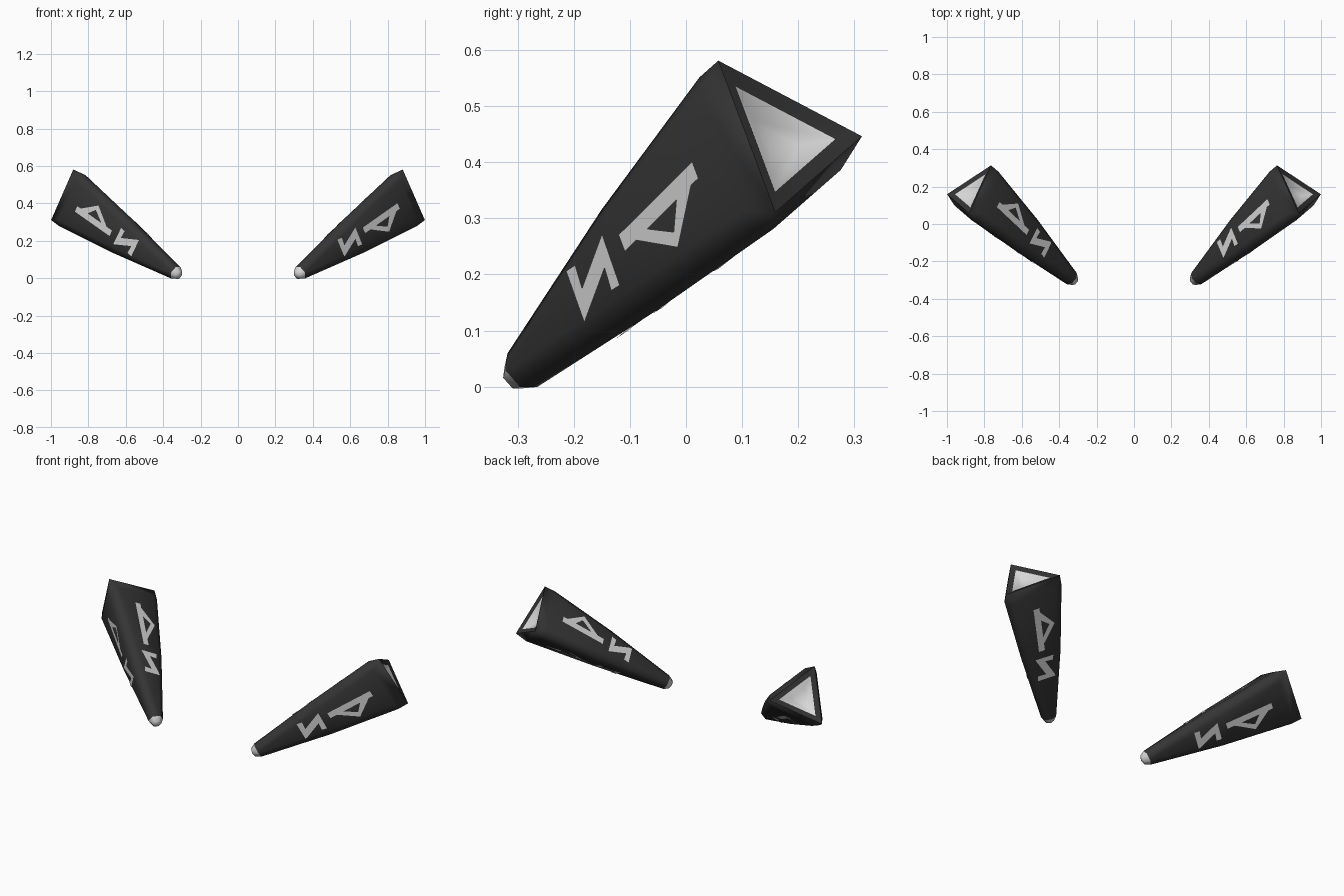
import bpy, bmesh, math
from mathutils import Vector

if "Cube" in bpy.data.objects:
    bpy.data.objects.remove(bpy.data.objects["Cube"])

def material(name, r, g, b):
    m = bpy.data.materials.new(name)
    m.diffuse_color = (r, g, b, 1)
    m.use_nodes = True
    m.node_tree.nodes["Principled BSDF"].inputs["Base Color"].default_value = m.diffuse_color
    return m

DARK = material("dark grey", 0.035, 0.035, 0.035)
PALE = material("pale grey", 0.72, 0.72, 0.72)

# Local frame of the right-hand horn: axis from tip to wide end
TIP = Vector((0.335, -0.29, 0.031))
AXIS = Vector((0.658, 0.562, 0.50)).normalized()
E1 = Vector((0, -0.656, 0.75))
E1 = (E1 - AXIS * E1.dot(AXIS)).normalized()
E2 = AXIS.cross(E1)

def radial(deg):
    a = math.radians(deg)
    return E1 * math.cos(a) + E2 * math.sin(a)

def place(p, side):
    return Vector((p.x * side, p.y, p.z))

def section(s, inr, fillet):
    """Rounded triangle at distance s: inner radius and corner fillet."""
    pts = []
    for k in (0, 120, 240):
        c = TIP + AXIS * s + radial(k) * 2 * (inr - fillet)
        pts += [c + radial(k + d) * fillet for d in (-60, 0, 60)]
    return pts

def finish(bm, name, mat, angle):
    me = bpy.data.meshes.new(name)
    bm.to_mesh(me)
    bm.free()
    me.materials.append(mat)
    ob = bpy.data.objects.new(name, me)
    bpy.context.collection.objects.link(ob)
    if angle:
        bpy.ops.object.select_all(action='DESELECT')
        ob.select_set(True)
        bpy.context.view_layer.objects.active = ob
        bpy.ops.object.shade_smooth_by_angle(angle=math.radians(angle))
    return ob

def loft(name, rings, side, mat, angle=65, close_end=False):
    bm = bmesh.new()
    vs = [[bm.verts.new(place(p, side)) for p in section(*r)] for r in rings]
    for a, b in zip(vs, vs[1:]):
        for j in range(9):
            k = (j + 1) % 9
            f = bm.faces.new((a[j], a[k], b[k], b[j]))
            if side < 0:
                f.normal_flip()
    if close_end:
        f = bm.faces.new(vs[-1])
        if side < 0:
            f.normal_flip()
    bmesh.ops.remove_doubles(bm, verts=bm.verts[:], dist=0.001)
    return finish(bm, name, mat, angle)

def flat_radius(s):
    """Distance of the flat side from the axis."""
    if s < 0.39:
        return 0.04 + 0.04 * s / 0.39
    return 0.08 + 0.03 * (s - 0.39) / 0.38

# Abstract inlays as (along, across) quads: a zigzag and a hollow wedge
ZIGZAG = [[(.26, .052), (.29, .047), (.285, .002), (.257, -.052)],
          [(.285, .002), (.392, .052), (.365, -.002), (.257, -.052)],
          [(.392, .052), (.388, -.051), (.36, -.046), (.365, -.002)]]
WEDGE = [[(.434, .026), (.695, .026), (.695, -.008), (.434, -.008)],
         [(.474, -.008), (.514, -.008), (.579, -.052), (.575, -.081)],
         [(.617, -.008), (.669, -.008), (.575, -.081), (.579, -.052)]]

def inlay(name, quads, side):
    bm = bmesh.new()
    for ang in (60, 180, 300):
        out, across = radial(ang), AXIS.cross(radial(ang))
        for q in quads:
            f = bm.faces.new([bm.verts.new(place(
                TIP + AXIS * s + out * (flat_radius(s) + 0.003) - across * t * side, side))
                for s, t in q])
            f.normal_update()
            if f.normal.dot(place(out, side)) < 0:
                f.normal_flip()
    finish(bm, name, PALE, 0)

for side, label in ((1, "right"), (-1, "left")):
    # Tapered three-sided body with a sharp rim and a frame at the wide end
    loft(label + "_body", [(-.003, .04, .04), (.39, .08, .04), (.77, .11, .04),
                           (.83, .09, 0), (.82, .0625, 0)], side, DARK)
    # Rounded pale tip
    loft(label + "_tip_cap", [(-.038, .0001, .0001), (-.03, .025, .025),
                              (-.003, .04, .04)], side, PALE)
    # Pale dished opening in the wide end
    loft(label + "_end_dish", [(.82, .0625, 0), (.795, .03, 0), (.785, .0001, 0)],
         side, PALE, 180)
    # Inlaid plates on the three flat sides
    inlay(label + "_zigzag_inlay", ZIGZAG, side)
    inlay(label + "_wedge_inlay", WEDGE, side)
